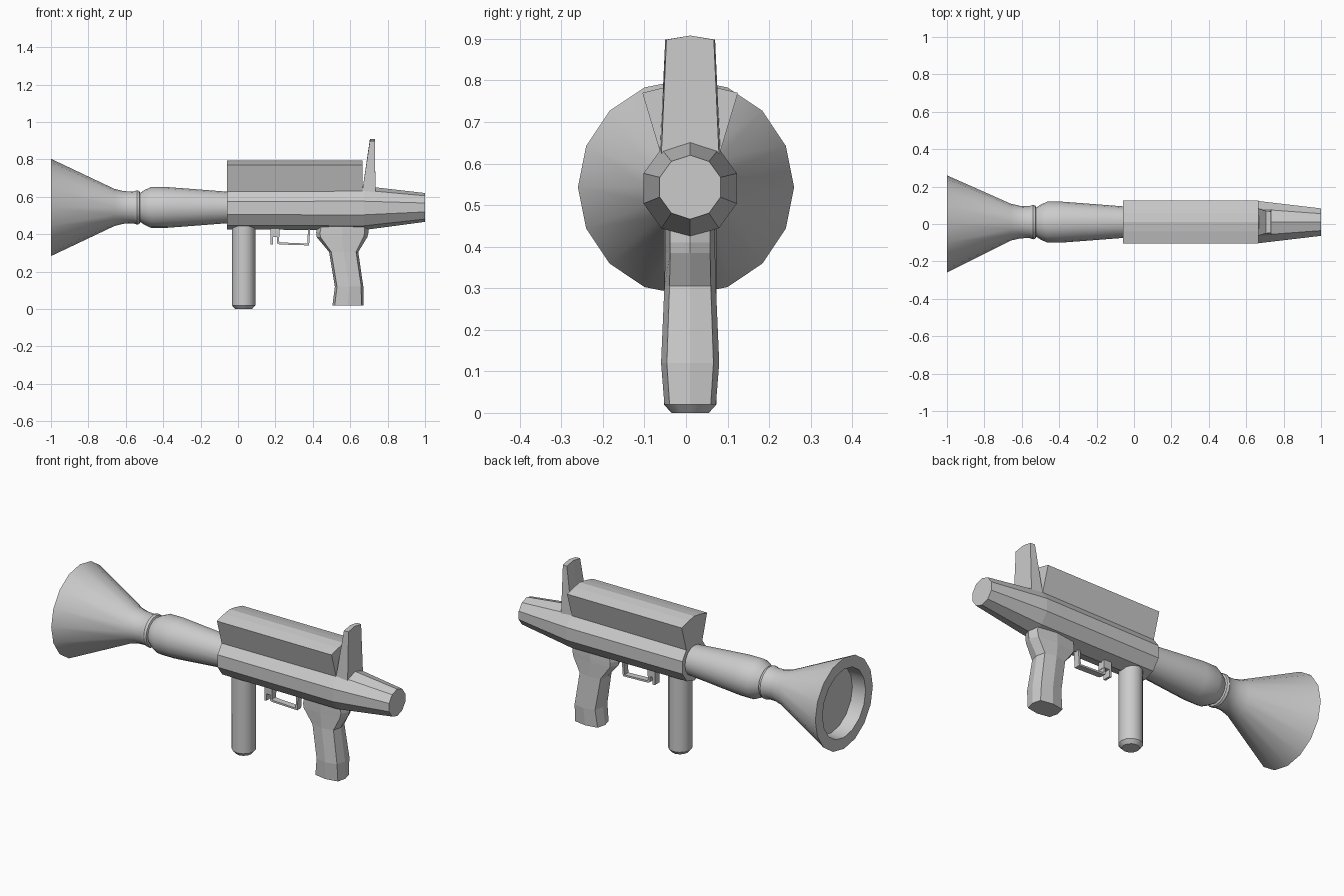
import bpy, bmesh, math

if "Cube" in bpy.data.objects:
    bpy.data.objects.remove(bpy.data.objects["Cube"])

CY, CZ = 0.01, 0.54   # axis of the launcher


def loft(name, rings, smooth=None):
    """Skin a list of equal-length point rings and cap both ends."""
    bm = bmesh.new()
    rows = [[bm.verts.new(p) for p in ring] for ring in rings]
    n = len(rows[0])
    for a, b in zip(rows, rows[1:]):
        for i in range(n):
            j = (i + 1) % n
            bm.faces.new((a[i], a[j], b[j], b[i]))
    bm.faces.new(rows[0])
    bm.faces.new(rows[-1])
    bmesh.ops.recalc_face_normals(bm, faces=bm.faces)
    mesh = bpy.data.meshes.new(name)
    bm.to_mesh(mesh)
    bm.free()
    ob = bpy.data.objects.new(name, mesh)
    bpy.context.collection.objects.link(ob)
    if smooth:
        bpy.ops.object.select_all(action='DESELECT')
        ob.select_set(True)
        bpy.context.view_layer.objects.active = ob
        bpy.ops.object.shade_smooth_by_angle(angle=math.radians(smooth))
    return ob


def ring_x(x, r, n, start=0.0, cy=CY, cz=CZ):
    angles = [start + 2 * math.pi * i / n for i in range(n)]
    return [(x, cy + r * math.cos(a), cz + r * math.sin(a)) for a in angles]


def box(name, x0, x1, z0, z1, half_y):
    ys = (CY - half_y, CY + half_y)
    return loft(name, [[(x, ys[0], z0), (x, ys[1], z0), (x, ys[1], z1), (x, ys[0], z1)]
                       for x in (x0, x1)])


# Rear tube with flared bell, collar and recessed mouth
tube = [(-0.92, 0.19, 0.0), (-1.0, 0.195, 0.0), (-1.0, 0.26, 0.0), (-0.66, 0.099, CY),
        (-0.61, 0.087, CY), (-0.56, 0.085, CY), (-0.54, 0.092, CY), (-0.527, 0.088, CY),
        (-0.523, 0.078, CY), (-0.50, 0.093, CY), (-0.465, 0.109, CY),
        (-0.38, 0.109, CY), (-0.22, 0.097, CY), (-0.04, 0.083, CY)]
loft("flared_rear_tube", [ring_x(x, r, 16, cy=cy, cz=0.543) for x, r, cy in tube], 35)

# Ten-sided body tapering to the muzzle
loft("body", [ring_x(x, r, 10, math.pi / 2, cz=z) for x, r, z in
              [(-0.06, 0.115, CZ), (0.67, 0.118, CZ), (1.0, 0.077, 0.543)]])

# Top housing, wider at the top with a shallow ridge
section = [(-0.07, 0.62), (-0.115, 0.77), (-0.05, 0.786), (0, 0.794),
           (0.05, 0.786), (0.115, 0.77), (0.07, 0.62)]
loft("top_housing", [[(x, CY + y, z) for y, z in section] for x in (-0.06, 0.665)])

# Upright sight with a peaked top
sight = [(0.663, 0.735, 0.073, 0.62, 0.62), (0.705, 0.732, 0.06, 0.898, 0.908)]
rows = []
for x0, x1, h, z, zm in sight:
    rows.append([(x0, CY - h, z), (x0, CY, zm), (x0, CY + h, z),
                 (x1, CY + h * 0.95, z), (x1, CY, zm), (x1, CY - h * 0.95, z)])
loft("sight", rows)

# Front foregrip with chamfered foot
foregrip = []
for z, r in [(0.0, 0.045), (0.02, 0.063), (0.46, 0.063)]:
    foregrip.append([(0.03 + r * math.cos(a), CY + r * math.sin(a), z)
                     for a in [2 * math.pi * i / 12 for i in range(12)]])
loft("foregrip", foregrip, 35)

# Pistol grip: eight-sided sections (z, rear x, front x, half width)
octagon = [(1, 0), (0.85, 0.8), (0, 1), (-0.85, 0.8),
           (-1, 0), (-0.85, -0.8), (0, -1), (0.85, -0.8)]
grip = [(0.02, 0.505, 0.672, 0.062), (0.12, 0.518, 0.67, 0.07), (0.305, 0.487, 0.643, 0.062),
        (0.385, 0.42, 0.692, 0.06), (0.41, 0.418, 0.698, 0.06), (0.47, 0.43, 0.695, 0.06)]
loft("pistol_grip", [[((a + b) / 2 + u * (b - a) / 2, CY + v * h, z) for u, v in octagon]
                     for z, a, b, h in grip])

# Trigger mount, trigger and guard
box("trigger_mount", 0.175, 0.222, 0.385, 0.45, 0.022)
box("trigger", 0.175, 0.188, 0.345, 0.39, 0.022)
path = [(0.208, 0.39), (0.208, 0.352), (0.222, 0.345), (0.38, 0.34), (0.388, 0.45),
        (0.376, 0.45), (0.37, 0.35), (0.228, 0.356), (0.22, 0.36), (0.22, 0.39)]
loft("trigger_guard", [[(x, CY + y, z) for x, z in path] for y in (-0.018, 0.018)])
